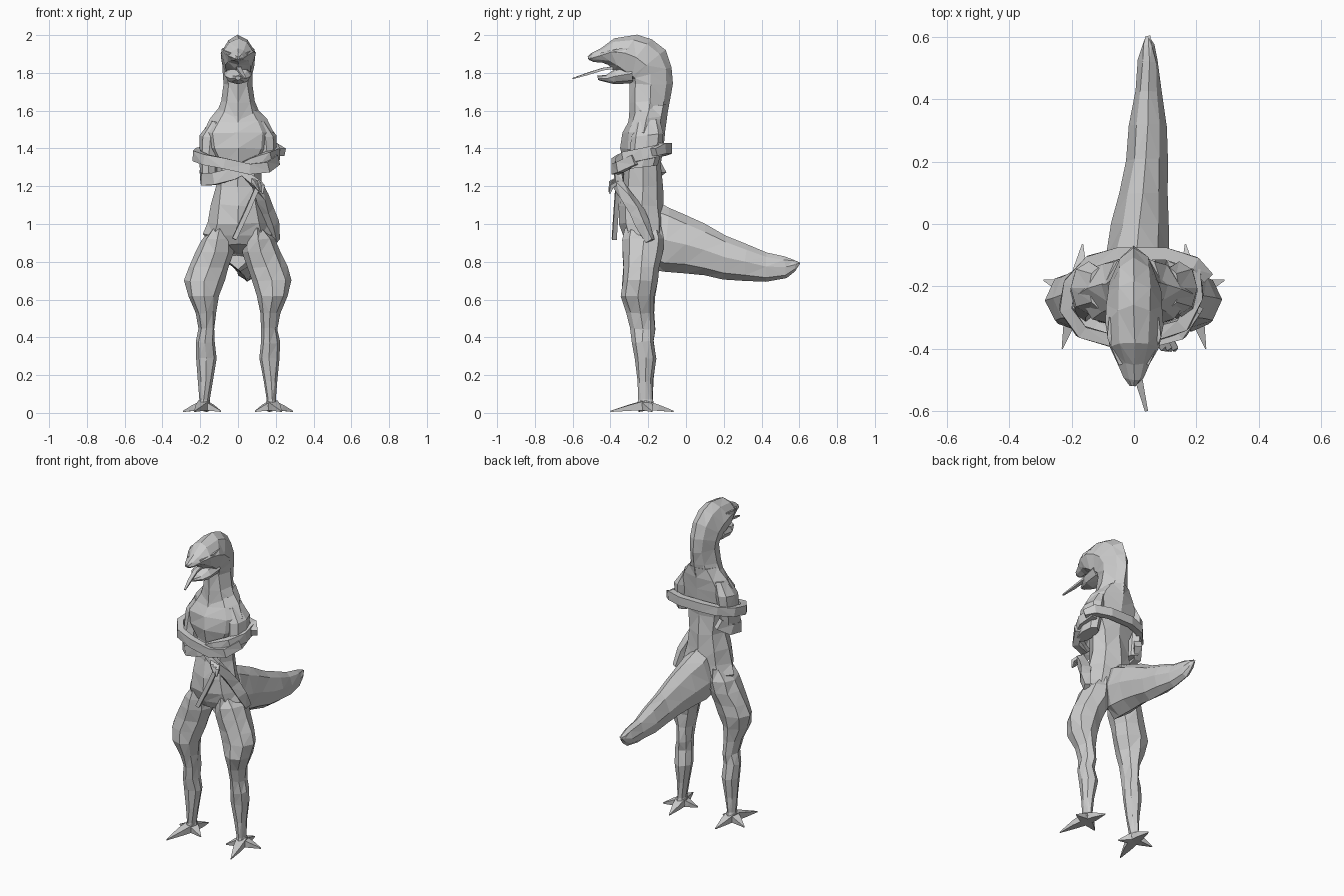
import bpy, bmesh, math, random
from mathutils import Vector

random.seed(4)
hide = bpy.data.materials.new("grey hide")
hide.diffuse_color = (0.6, 0.6, 0.6, 1)


def skin(name, rings):
    """Bridge equal rings of points, cap both ends, flat shaded."""
    bm = bmesh.new()
    vr = [[bm.verts.new(p) for p in r] for r in rings]
    n = len(vr[0])
    for a, b in zip(vr, vr[1:]):
        for i in range(n):
            bm.faces.new((a[i], a[(i + 1) % n], b[(i + 1) % n], b[i]))
    bm.faces.new(vr[0])
    bm.faces.new(vr[-1])
    bmesh.ops.triangulate(bm, faces=bm.faces[:])
    bmesh.ops.recalc_face_normals(bm, faces=bm.faces[:])
    me = bpy.data.meshes.new(name)
    bm.to_mesh(me)
    bm.free()
    me.materials.append(hide)
    ob = bpy.data.objects.new(name, me)
    bpy.context.collection.objects.link(ob)
    return ob


def loft(name, sections, n=8, jitter=0.0, side=1, pinch=1.0):
    """Each section: back/top point (y, z), front/bottom point (y, z), centre x, half width.
    pinch narrows the back/top half into a ridge."""
    rings = []
    for y1, z1, y2, z2, xc, w in sections:
        mid = Vector((xc, (y1 + y2) / 2, (z1 + z2) / 2))
        ax = Vector((0, y1 - y2, z1 - z2)) / 2
        ring = []
        for i in range(n):
            t = math.tau * i / n
            k = pinch if math.cos(t) > .1 else 1
            p = mid + ax * math.cos(t) + Vector((w * k * math.sin(t), 0, 0))
            p += Vector([random.uniform(-jitter, jitter) for _ in range(3)])
            p.x *= side
            ring.append(p)
        rings.append(ring)
    return skin(name, rings)


def strap(name, pts, w, h, n=4):
    """Tube along points; w is horizontal and h vertical half thickness at each point."""
    pts = [Vector(p) for p in pts]
    rings = []
    for i, p in enumerate(pts):
        t = (pts[min(i + 1, len(pts) - 1)] - pts[max(i - 1, 0)]).normalized()
        s = t.cross(Vector((0, 0, 1)))
        s = s.normalized() if s.length > 0.05 else Vector((1, 0, 0))
        u = s.cross(t)
        k = [math.tau * (j + 0.5) / n for j in range(n)]
        ww = w[i] if isinstance(w, list) else w
        hh = h[i] if isinstance(h, list) else h
        rings.append([p + s * ww * 1.41 * math.cos(a) + u * hh * 1.41 * math.sin(a) for a in k])
    return skin(name, rings)


# Torso from pelvis to neck root
loft("torso", [
    (-.11, .78, -.20, .85, .01, .04),
    (-.11, .87, -.31, .89, 0, .13),
    (-.11, .95, -.335, .94, 0, .182),
    (-.11, 1.02, -.36, 1.00, 0, .16),
    (-.115, 1.1, -.35, 1.1, 0, .14),
    (-.12, 1.2, -.335, 1.2, 0, .12),
    (-.13, 1.32, -.33, 1.32, 0, .125),
    (-.12, 1.41, -.345, 1.40, 0, .18),
    (-.11, 1.50, -.34, 1.48, 0, .185),
    (-.10, 1.57, -.31, 1.54, 0, .15),
    (-.09, 1.64, -.295, 1.61, 0, .09)], jitter=.005)

# Neck sweeping up into the ridged skull and upper beak
loft("neck_and_head", [
    (-.10, 1.57, -.30, 1.54, 0, .125),
    (-.085, 1.66, -.30, 1.64, 0, .088),
    (-.07, 1.74, -.30, 1.74, 0, .074),
    (-.075, 1.83, -.30, 1.76, 0, .078),
    (-.11, 1.92, -.315, 1.76, 0, .085),
    (-.18, 1.98, -.345, 1.78, 0, .092),
    (-.26, 2.0, -.385, 1.81, 0, .094),
    (-.38, 1.985, -.41, 1.84, 0, .08),
    (-.45, 1.93, -.445, 1.855, 0, .052),
    (-.50, 1.905, -.49, 1.86, 0, .032),
    (-.52, 1.885, -.515, 1.87, 0, .012)], jitter=.003, pinch=.78)

# Lower jaw and tongue
loft("lower_jaw", [
    (-.29, 1.85, -.28, 1.745, 0, .075),
    (-.37, 1.825, -.38, 1.74, 0, .068),
    (-.42, 1.79, -.42, 1.75, 0, .042),
    (-.47, 1.785, -.465, 1.762, 0, .015)])
strap("tongue", [(0, -.36, 1.83), (.005, -.44, 1.82), (.02, -.52, 1.795), (.04, -.6, 1.77)],
      [.013, .013, .011, .005], [.007, .007, .006, .003])

# Tail
loft("tail", [
    (-.16, 1.12, -.18, .76, 0, .09),
    (-.09, 1.09, -.12, .745, .01, .105),
    (.0, 1.045, -.0, .74, .02, .09),
    (.10, 1.0, .10, .725, .03, .077),
    (.21, .94, .2, .71, .04, .066),
    (.32, .895, .31, .70, .045, .064),
    (.43, .85, .42, .695, .047, .045),
    (.52, .828, .53, .715, .047, .032),
    (.575, .812, .575, .75, .045, .02),
    (.603, .80, .6, .785, .045, .006)], jitter=.004, pinch=.9)

for s, tag in ((1, "left"), (-1, "right")):
    # Digitigrade leg: heavy thigh, narrow knee, shank and ankle
    loft(tag + "_leg", [
        (-.13, .99, -.32, .98, .10, .03),
        (-.115, .92, -.335, .92, .11, .084),
        (-.12, .85, -.335, .85, .122, .10),
        (-.14, .77, -.33, .77, .155, .108),
        (-.15, .70, -.335, .70, .178, .106),
        (-.165, .62, -.345, .62, .183, .082),
        (-.17, .53, -.315, .53, .17, .052),
        (-.165, .44, -.295, .45, .165, .043),
        (-.175, .38, -.285, .37, .172, .05),
        (-.16, .29, -.27, .29, .165, .055),
        (-.175, .17, -.26, .17, .172, .037),
        (-.175, .07, -.25, .07, .178, .025),
        (-.165, .03, -.265, .03, .18, .036)], jitter=.004, side=s)
    # Splayed claws
    for k, (x, y) in enumerate([(.29, -.18), (.23, -.40), (.165, -.065), (.09, -.25)]):
        root = Vector((.18, -.215, .04))
        tip = Vector((x, y, .008))
        mid = root.lerp(tip, .45)
        mid.z = .027
        path = [root, mid, tip]
        strap(f"{tag}_claw_{k + 1}", [(p.x * s, p.y, p.z) for p in path],
              [.03, .022, .002], [.026, .016, .003])
    # Shoulder and upper arm, elbow lower on one side
    e = 1.31 if s > 0 else 1.24
    loft(tag + "_upper_arm", [
        (-.14, 1.555, -.27, 1.54, .115, .03),
        (-.12, 1.48, -.29, 1.46, .145, .058),
        (-.13, 1.38, -.30, 1.36, .155, .05),
        (-.15, e, -.32, e - .02, .155, .045)], side=s)
    # Brow ridge on each side of the head
    strap(tag + "_brow", [(.072 * s, -.30, 1.925), (.075 * s, -.36, 1.915), (.042 * s, -.45, 1.90)],
          [.008, .012, .007], [.008, .012, .006])

# Long bands of the folded arms, wound about the chest
strap("upper_coil", [
    (.235, -.17, 1.38), (.195, -.125, 1.40), (.10, -.095, 1.40), (-.05, -.095, 1.40),
    (-.14, -.12, 1.39), (-.205, -.19, 1.375), (-.22, -.27, 1.36), (-.17, -.345, 1.34),
    (-.07, -.375, 1.32), (.06, -.375, 1.29), (.15, -.35, 1.30), (.20, -.27, 1.34)],
    .02, [.02] + [.028] * 11)
strap("lower_coil", [
    (-.14, -.13, 1.30), (-.18, -.19, 1.255), (-.175, -.28, 1.235), (-.12, -.335, 1.24),
    (-.03, -.355, 1.265), (.08, -.35, 1.32), (.16, -.32, 1.35), (.20, -.23, 1.37),
    (.19, -.14, 1.39)], .022, .032)

# Limb hanging from the fold over the hip
strap("hanging_arm", [
    (.03, -.36, 1.27), (.10, -.36, 1.21), (.13, -.31, 1.14), (.15, -.26, 1.07),
    (.18, -.23, 1.0), (.20, -.19, .91)], [.018, .022, .026, .03, .028, .016],
    [.018, .024, .026, .03, .03, .02])
# Thin rod held in front, with gripping fingers
strap("rod", [(.11, -.36, 1.21), (.05, -.37, 1.07), (-.02, -.38, .92)], .012, .012)
for k in range(3):
    strap(f"finger_{k + 1}", [(.07 + .02 * k, -.36, 1.24 - .01 * k),
                              (.09 + .02 * k, -.395, 1.22 - .01 * k),
                              (.11 + .01 * k, -.405, 1.18 - .01 * k)],
          [.01, .01, .004], [.01, .01, .004])
